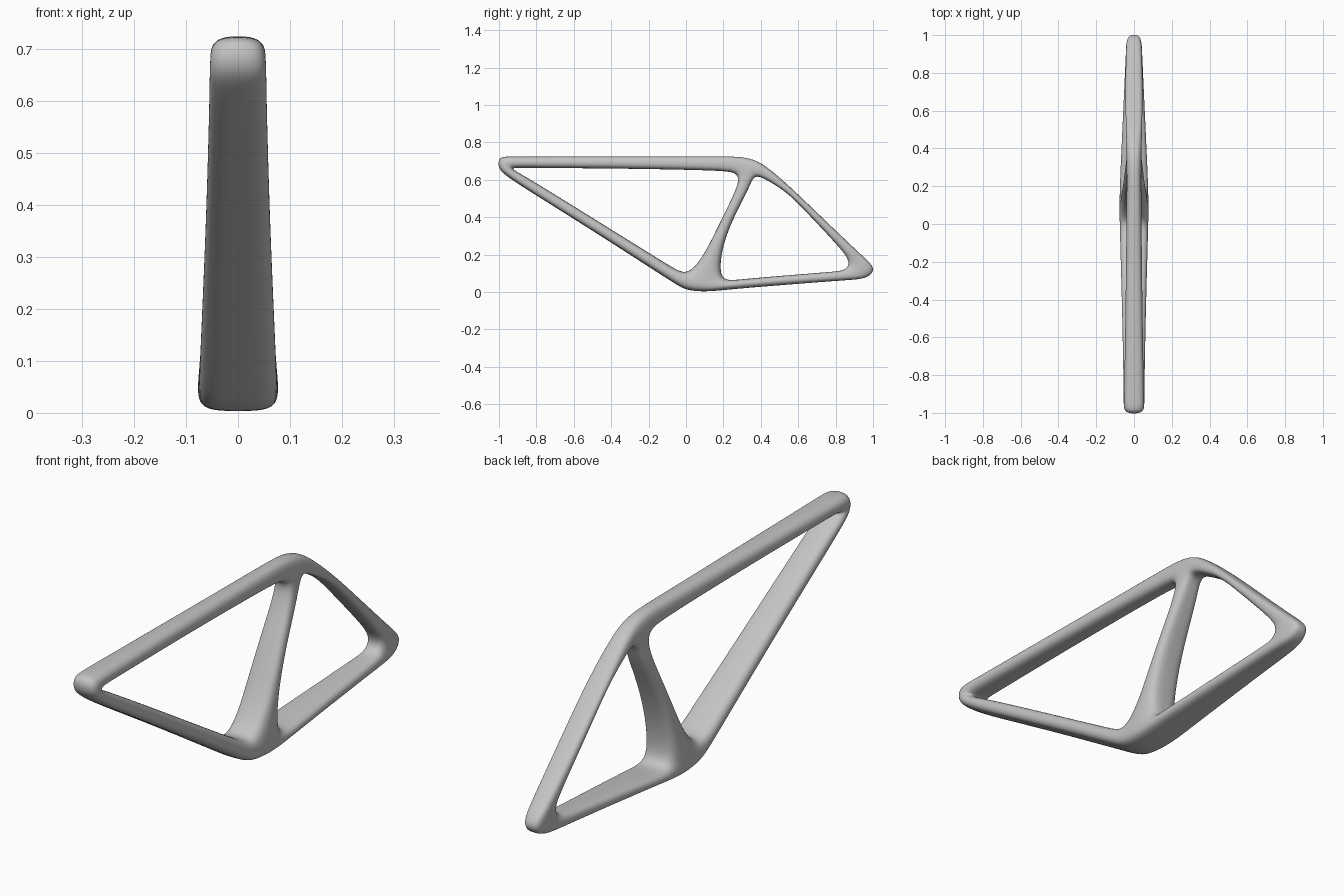
import bpy
import bmesh
from mathutils import Vector

cube = bpy.data.objects.get("Cube")
if cube:
    bpy.data.objects.remove(cube, do_unlink=True)

# Side profiles as (y, z): the outer outline and the two openings
outer = [(-.06, .045), (0, .008), (.11, 0), (.25, .016), (.55, .04), (.86, .064),
         (.97, .07), (1.02, .125), (.945, .19), (.715, .41), (.57, .55), (.46, .65),
         (.38, .708), (.29, .727), (.19, .727), (-.4, .727), (-.94, .727),
         (-1.005, .727), (-1.01, .66), (-.96, .617), (-.85, .547), (-.5, .329)]
front_hole = [(.005, .085), (-.08, .135), (-.47, .378), (-.8, .582), (-.87, .625),
              (-.925, .656), (-.92, .662), (-.85, .661), (-.4, .659), (.19, .648),
              (.28, .635), (.283, .575), (.208, .425), (.14, .285), (.085, .18)]
rear_hole = [(.185, .055), (.29, .068), (.53, .088), (.78, .108), (.86, .115),
             (.878, .165), (.825, .235), (.66, .41), (.545, .53), (.455, .585),
             (.365, .635), (.34, .56), (.265, .42), (.21, .29), (.182, .17)]


def half_width(y, z):
    """Wide at the bottom joint, slimmer towards the top and the rear tip."""
    width = .076 - .06 * max(0, z - .05)
    if y < 0:
        width -= .023 * y * z
    elif y > .2:
        width -= .05 * (y - .2) * max(0, 1 - z / .65)
    return width / .958


bm = bmesh.new()


def add_loop(points, partners):
    """Three vertices across the width for every profile point."""
    rows = []
    for (y, z), partner in zip(points, partners):
        w = half_width(y, z)
        pull = .1 if z > .6 else 0
        side = Vector((y, z)).lerp(Vector(partner), pull)
        rows.append([bm.verts.new((-w, side.x, side.y)),
                     bm.verts.new((0, y, z)),
                     bm.verts.new((w, side.x, side.y))])
    return rows


def add_walls(rows):
    """Faces running around one profile, across the width."""
    for a, b in zip(rows, rows[1:] + rows[:1]):
        for i in range(2):
            bm.faces.new((a[i], b[i], b[i + 1], a[i + 1]))


def add_sides(a, b, c, d):
    """Matching faces on the left and right of the frame."""
    for i in (0, 2):
        bm.faces.new((a[i], b[i], c[i], d[i]))


# Pair each opening point with the outline point across its tube
n = len(outer)
tube_count = 11
front_pairs = [(1 - i) % n for i in range(tube_count)]
rear_pairs = [2 + i for i in range(tube_count)]
partner_of = {}
for pairs, hole in ((front_pairs, front_hole), (rear_pairs, rear_hole)):
    for i, o in enumerate(pairs):
        partner_of[o] = hole[i]

outer_rows = add_loop(outer, [partner_of[i] for i in range(n)])
front_rows = add_loop(front_hole, [outer[o] for o in front_pairs] + rear_hole[tube_count:])
rear_rows = add_loop(rear_hole, [outer[o] for o in rear_pairs] + front_hole[tube_count:])
for rows in (outer_rows, front_rows, rear_rows):
    add_walls(rows)

# Down tube and top tube, then lower and upper rear stays
for pairs, rows in ((front_pairs, front_rows), (rear_pairs, rear_rows)):
    for i in range(tube_count - 1):
        add_sides(outer_rows[pairs[i]], outer_rows[pairs[i + 1]], rows[i + 1], rows[i])

# Seat tube
m = len(front_rows)
for i in range(tube_count - 1, m):
    j = (i + 1) % m
    add_sides(front_rows[i], front_rows[j], rear_rows[j], rear_rows[i])

# Bottom and top joints
for i in (0, tube_count - 1):
    add_sides(outer_rows[front_pairs[i]], outer_rows[rear_pairs[i]], rear_rows[i], front_rows[i])

bmesh.ops.recalc_face_normals(bm, faces=bm.faces)
for face in bm.faces:
    face.smooth = True
mesh = bpy.data.meshes.new("bicycle_frame")
bm.to_mesh(mesh)
bm.free()

frame = bpy.data.objects.new("bicycle_frame", mesh)
bpy.context.collection.objects.link(frame)
rounding = frame.modifiers.new("rounding", 'SUBSURF')
rounding.levels = rounding.render_levels = 3

# Plain grey finish
grey = bpy.data.materials.new("light_grey")
grey.use_nodes = True
colour = (.55, .55, .55, 1)
grey.diffuse_color = colour
grey.node_tree.nodes["Principled BSDF"].inputs["Base Color"].default_value = colour
mesh.materials.append(grey)
